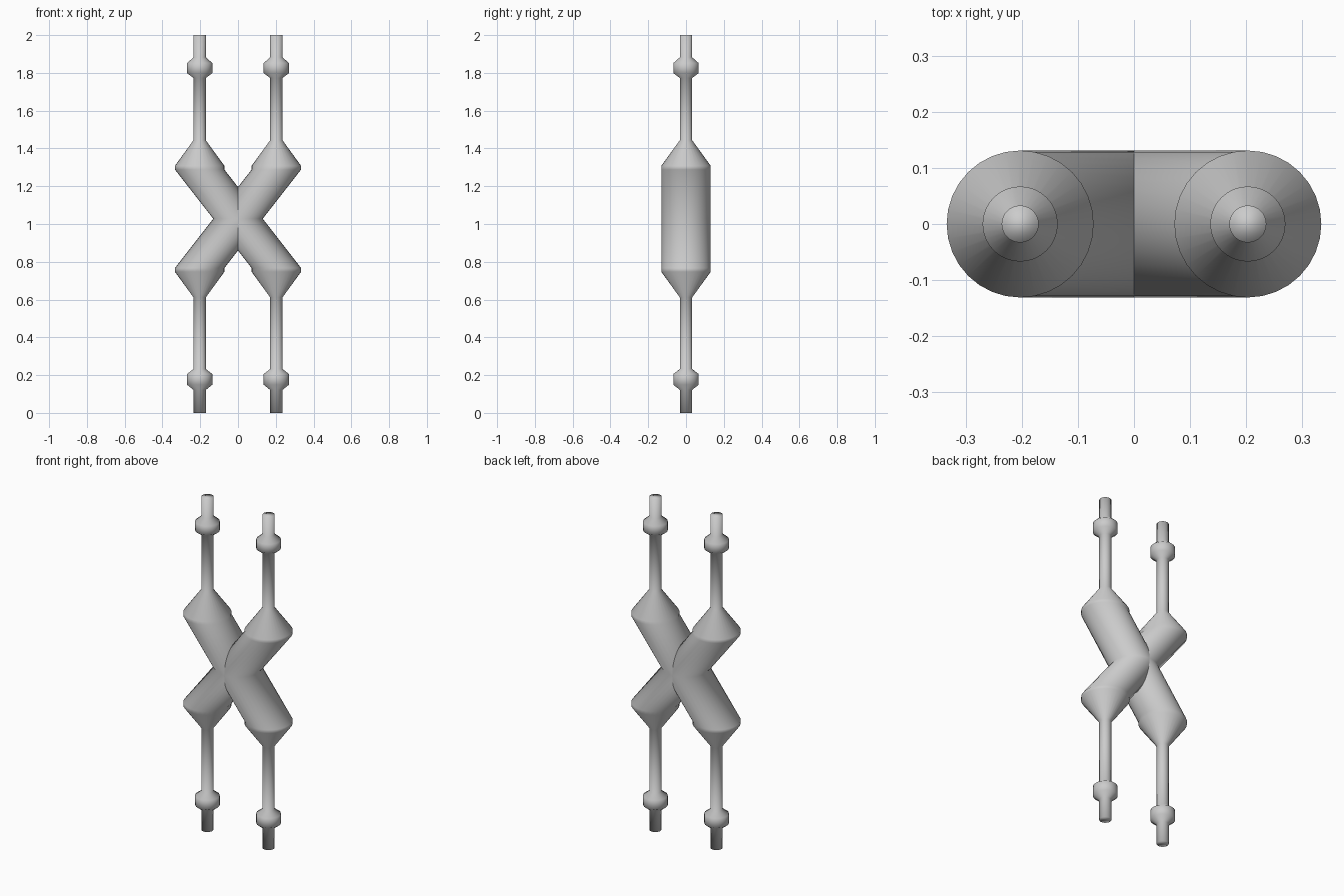
import bpy
import bmesh
import math

if "Cube" in bpy.data.objects:
    bpy.data.objects.remove(bpy.data.objects["Cube"])

SEGMENTS = 32
ROD, BEAD, BODY = 0.033, 0.067, 0.131   # radii
OUT = 0.203                             # distance of the rods from the centre

# (centre offset, height, radius) of each horizontal ring, bottom to top
RINGS = [
    (OUT, 0.0, ROD), (OUT, 0.122, ROD),                        # lower tip
    (OUT, 0.149, BEAD), (OUT, 0.206, BEAD), (OUT, 0.232, ROD),  # lower bead
    (OUT, 0.612, ROD), (OUT, 0.747, BODY), (OUT, 0.767, BODY),  # lower cone
    (0.0, 1.028, BODY),                                        # bend at the crossing
    (OUT, 1.288, BODY), (OUT, 1.308, BODY), (OUT, 1.443, ROD),  # upper cone
    (OUT, 1.773, ROD), (OUT, 1.799, BEAD), (OUT, 1.852, BEAD),  # upper bead
    (OUT, 1.882, ROD), (OUT, 2.0, ROD),                        # upper tip
]


def bent_tube(name, side):
    """Loft horizontal circles into one bent tube on the given side."""
    bm = bmesh.new()
    loops = []
    for offset, z, r in RINGS:
        loops.append([bm.verts.new((side * offset + r * math.cos(a), r * math.sin(a), z))
                      for a in (2 * math.pi * i / SEGMENTS for i in range(SEGMENTS))])
    for low, high in zip(loops, loops[1:]):
        for i in range(SEGMENTS):
            j = (i + 1) % SEGMENTS
            bm.faces.new((low[i], low[j], high[j], high[i]))
    bm.faces.new(loops[0][::-1])
    bm.faces.new(loops[-1])
    bmesh.ops.recalc_face_normals(bm, faces=bm.faces)
    for face in bm.faces:
        face.smooth = True
    mesh = bpy.data.meshes.new(name)
    bm.to_mesh(mesh)
    bm.free()
    obj = bpy.data.objects.new(name, mesh)
    bpy.context.collection.objects.link(obj)
    return obj


# Two mirrored tubes that meet in an X
bent_tube("left_bent_tube", -1)
bent_tube("right_bent_tube", 1)
